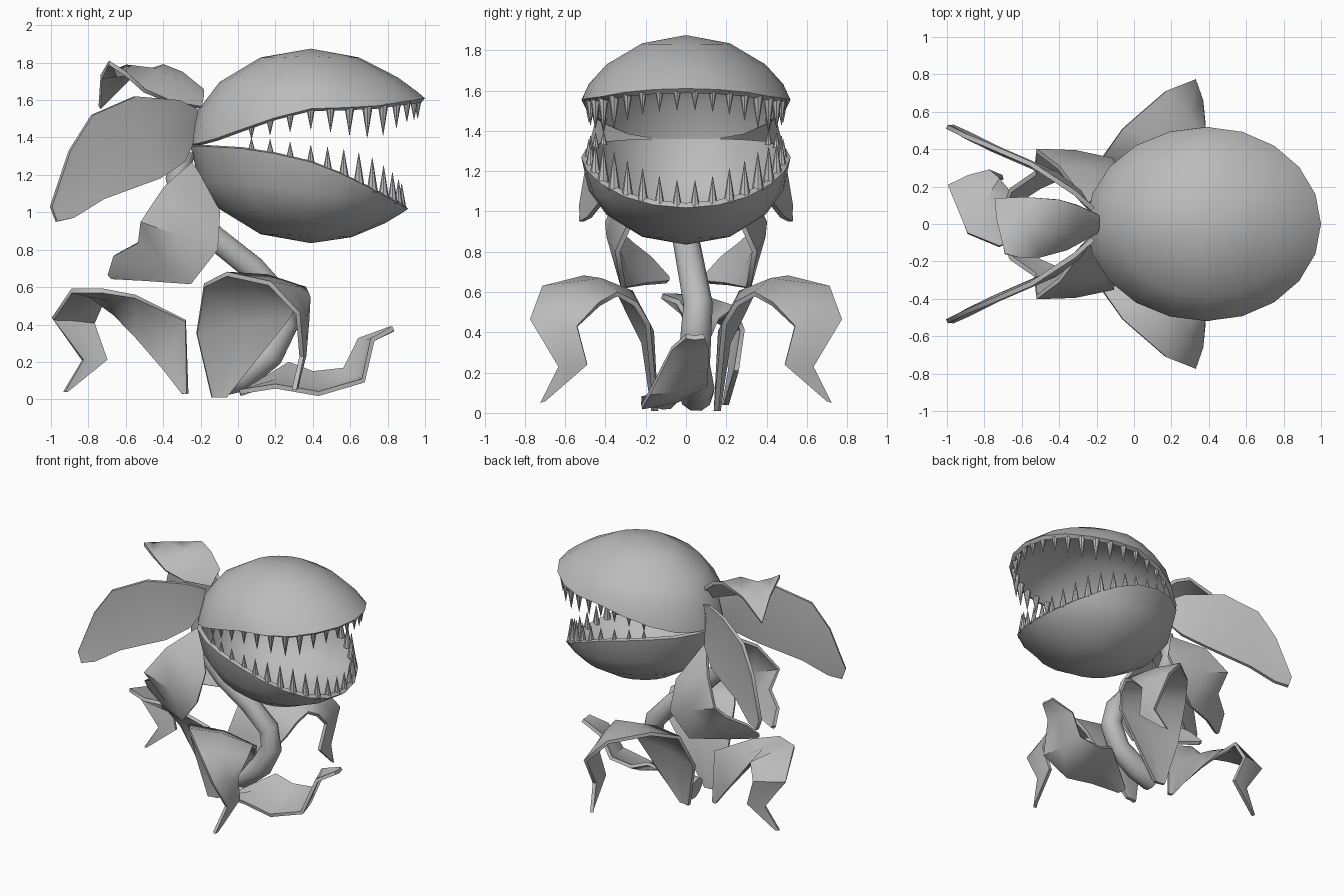
import bpy, bmesh
from math import sin, cos, pi, radians
from mathutils import Vector, Matrix

cube = bpy.data.objects.get("Cube")
if cube:
    bpy.data.objects.remove(cube, do_unlink=True)

grey = bpy.data.materials.new("plain grey")
grey.use_nodes = True
grey.diffuse_color = (.5, .5, .5, 1)
grey.node_tree.nodes["Principled BSDF"].inputs["Base Color"].default_value = grey.diffuse_color


def finish(name, bm, thickness=0, angle=40):
    """Turn a bmesh into a smooth shaded object, optionally thickened."""
    bmesh.ops.recalc_face_normals(bm, faces=bm.faces)
    mesh = bpy.data.meshes.new(name)
    bm.to_mesh(mesh)
    bm.free()
    mesh.materials.append(grey)
    obj = bpy.data.objects.new(name, mesh)
    bpy.context.collection.objects.link(obj)
    bpy.ops.object.select_all(action='DESELECT')
    obj.select_set(True)
    bpy.context.view_layer.objects.active = obj
    if thickness:
        solid = obj.modifiers.new("thickness", 'SOLIDIFY')
        solid.thickness = thickness
        solid.offset = 0
        bpy.ops.object.modifier_apply(modifier=solid.name)
    bpy.ops.object.shade_smooth_by_angle(angle=radians(angle))


def bridge(bm, row_a, row_b, closed=False):
    """Quads between two rows of vertices."""
    count = len(row_a)
    for i in range(count if closed else count - 1):
        j = (i + 1) % count
        bm.faces.new((row_a[i], row_a[j], row_b[j], row_b[i]))


def lookup(table, x):
    """Linear interpolation in a list of (x, value) pairs."""
    for (x0, z0), (x1, z1) in zip(table, table[1:]):
        if x <= x1:
            return z0 + (z1 - z0) * max(0, x - x0) / (x1 - x0)
    return table[-1][1]


# Head: two bowls that meet at the back of the mouth
CENTRE, BACK, HALF_WIDTH = .39, .63, .505
UPPER_RIM = [(-.25, 1.36), (-.18, 1.365), (0, 1.43), (.2, 1.5), (.4, 1.55), (.7, 1.555), (1, 1.6)]
LOWER_RIM = [(-.25, 1.36), (-.15, 1.355), (.1, 1.34), (.4, 1.27), (.6, 1.19), (.9, 1.03)]


def rim_point(angle, reach, rim, scale=1):
    c = cos(angle)
    x = CENTRE + c * (reach if c > 0 else BACK)
    z = lookup(rim, x)
    return Vector((CENTRE + (x - CENTRE) * scale, HALF_WIDTH * sin(angle) * scale, z))


def jaw(name, reach, rim, pole, fullness):
    """Bowl whose bulge changes from the back, over the sides, to the front."""
    bm = bmesh.new()
    sides, rows = 20, []
    for r in (1, .93, .76, .42):
        row = []
        for i in range(sides):
            a = 2 * pi * i / sides
            p = rim_point(a, reach, rim, r)
            p.z += (pole - p.z) * (1 - r * r) ** lookup(fullness, cos(a))
            row.append(bm.verts.new(p))
        rows.append(row)
    for lower, upper in zip(rows, rows[1:]):
        bridge(bm, lower, upper, True)
    tip = bm.verts.new((CENTRE, 0, pole))
    for i in range(sides):
        bm.faces.new((rows[-1][i], rows[-1][(i + 1) % sides], tip))
    finish(name, bm, .03, 45)


def teeth(name, reach, rim, direction, lengths):
    bm = bmesh.new()
    half = 12
    for i in range(-half, half):
        angle = (i + .5) * radians(10.6)
        p = rim_point(angle, reach, rim, .955)
        length = lookup(lengths, p.x)
        place = Matrix.Translation(p + Vector((0, 0, direction * (length / 2 - .012))))
        if direction < 0:
            place = place @ Matrix.Rotation(pi, 4, 'X')
        bmesh.ops.create_cone(bm, cap_ends=True, segments=8, radius1=.012 + length * .1,
                              radius2=.001, depth=length, matrix=place)
    finish(name, bm)


jaw("upper_jaw", .6, UPPER_RIM, 1.86, [(-1, .5), (0, .7), (1, 1)])
jaw("lower_jaw", .51, LOWER_RIM, .85, [(-1, .5), (0, .48), (.5, .62), (1, 1)])
teeth("upper_teeth", .6, UPPER_RIM, -1, [(0, .06), (.4, .12), (.75, .18), (.9, .12), (1, .1)])
teeth("lower_teeth", .51, LOWER_RIM, 1, [(0, .06), (.4, .1), (.7, .19), (.82, .17), (.9, .12)])

# Stem: a bent tube from the ground to the back of the head
STEM = [(-.12, .05, .09), (.02, .06, .12), (.17, .04, .24), (.25, .05, .4), (.22, .06, .54),
        (.08, .03, .7), (-.12, 0, .86), (-.28, 0, 1.02), (-.33, 0, 1.18), (-.28, 0, 1.33)]
bm = bmesh.new()
points = [Vector(p) for p in STEM]
rows = []
for i, p in enumerate(points):
    along = (points[min(i + 1, len(points) - 1)] - points[max(i - 1, 0)]).normalized()
    side = Vector((0, 1, 0))
    side = (side - along * side.dot(along)).normalized()
    up = along.cross(side)
    radius = .085 - .003 * i
    rows.append([bm.verts.new(p + radius * (side * cos(t * pi / 5) + up * sin(t * pi / 5)))
                 for t in range(10)])
for lower, upper in zip(rows, rows[1:]):
    bridge(bm, lower, upper, True)
bm.faces.new(rows[0])
bm.faces.new(rows[-1])
finish("stem", bm, angle=60)


def leaf(name, edge_a, edge_b, bow=0, matrix=Matrix()):
    """Thin blade lofted between two edges, with a bowed middle."""
    bm = bmesh.new()
    a = [Vector(p) for p in edge_a]
    b = [Vector(p) for p in edge_b]
    mids = [(p + q) / 2 for p, q in zip(a, b)]
    columns = [[], [], []]
    for i, (p, q) in enumerate(zip(a, b)):
        along = mids[min(i + 1, len(a) - 1)] - mids[max(i - 1, 0)]
        across = q - p
        normal = along.cross(across).normalized()
        middle = mids[i] + normal * bow * across.length
        for column, point in zip(columns, (p, middle, q)):
            column.append(bm.verts.new(matrix @ point))
    bridge(bm, columns[0], columns[1])
    bridge(bm, columns[1], columns[2])
    finish(name, bm, .025, 50)


def leaf_pair(name, edge_a, edge_b, bow):
    leaf("left_side_" + name, edge_a, edge_b, bow)
    leaf("right_side_" + name, edge_a, edge_b, bow, Matrix.Scale(-1, 4, (0, 1, 0)))


# Ground leaves: arched blades with drooping tips
leaf_pair("ground_leaf",
          [(-.06, .15, .01), (.28, .19, .44), (.33, .25, .54), (.36, .34, .59),
           (.38, .43, .54), (.37, .54, .43), (.35, .49, .24), (.31, .7, .06)],
          [(-.14, .16, .01), (-.22, .21, .35), (-.18, .34, .61), (-.06, .51, .67),
           (.17, .71, .62), (.32, .77, .46), (.34, .63, .23), (.3, .72, .05)], .06)
leaf("back_ground_leaf",
     [(-.3, .06, .03), (-.4, .07, .16), (-.55, .1, .34), (-.66, .16, .46),
      (-.72, .24, .52), (-.77, .28, .41), (-.7, .25, .21), (-.91, .2, .04)],
     [(-.27, .05, .03), (-.28, .04, .42), (-.55, -.04, .55), (-.72, -.12, .58),
      (-.89, -.05, .58), (-.99, .2, .43), (-.83, .22, .21), (-.93, .19, .04)], .05)
leaf("front_ground_leaf",
     [(.01, -.16, .04), (.2, -.22, .07), (.43, -.22, .03), (.67, -.18, .1), (.72, -.07, .32), (.83, 0, .38)],
     [(.01, -.08, .03), (.27, .08, .19), (.4, .1, .14), (.57, .1, .16), (.65, .11, .32), (.82, .09, .38)], -.08)

# Collar leaves behind the head
leaf_pair("upper_collar_leaf",
          [(-.22, .08, 1.55), (-.32, .17, 1.6), (-.55, .32, 1.62), (-.78, .42, 1.52), (-.9, .47, 1.33), (-1, .52, 1.03)],
          [(-.25, .1, 1.36), (-.29, .17, 1.27), (-.42, .27, 1.18), (-.72, .4, 1.07), (-.88, .48, .97), (-.97, .52, .95)],
          .03)
leaf_pair("lower_collar_leaf",
          [(-.25, .1, 1.26), (-.4, .3, 1.13), (-.52, .39, .95), (-.53, .27, .84), (-.66, .18, .77), (-.69, .09, .67)],
          [(-.21, .14, 1.2), (-.1, .25, 1), (-.11, .34, .8), (-.25, .31, .62), (-.5, .2, .64), (-.67, .09, .65)],
          -.04)
leaf("top_collar_leaf",
     [(-.2, -.04, 1.56), (-.36, -.13, 1.59), (-.5, -.17, 1.65), (-.6, -.18, 1.74), (-.69, -.16, 1.8)],
     [(-.19, .05, 1.65), (-.3, .1, 1.74), (-.4, .13, 1.78), (-.58, .14, 1.72), (-.74, .13, 1.56)], -.15)
